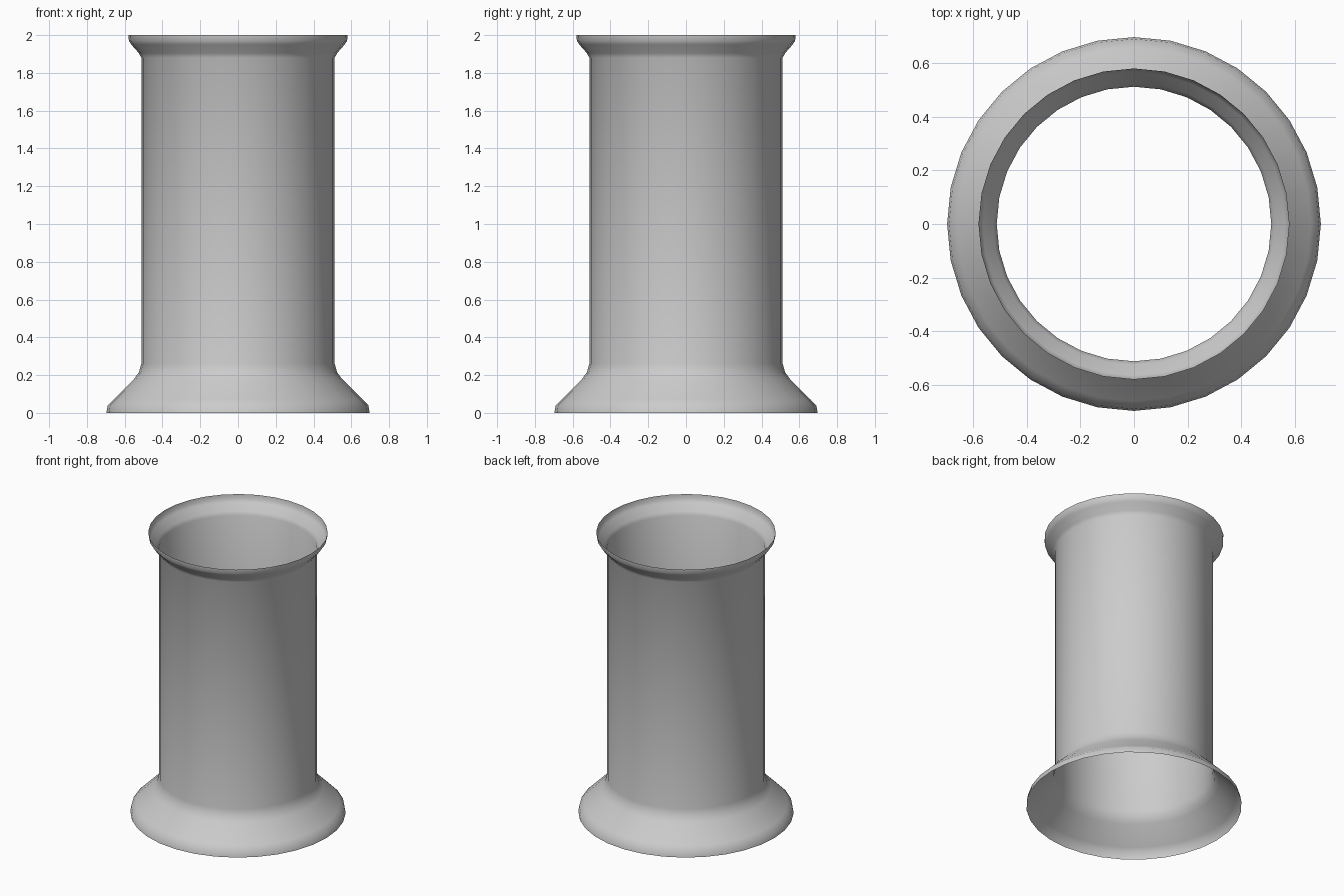
import bpy
import bmesh
from math import tau, radians
from mathutils import Vector

cube = bpy.data.objects.get("Cube")
if cube:
    bpy.data.objects.remove(cube, do_unlink=True)

SIDES = 32

# Plain grey material
grey = bpy.data.materials.new("plain grey")
grey.use_nodes = True
colour = (0.6, 0.6, 0.6, 1)
grey.diffuse_color = colour
grey.node_tree.nodes["Principled BSDF"].inputs["Base Color"].default_value = colour

# Open sleeve profile (radius, height): base lip, flared foot, straight wall, flared rim
profile = [
    (0.697, 0), (0.69, 0.04), (0.66, 0.07),
    (0.55, 0.18), (0.525, 0.215), (0.512, 0.26),
    (0.512, 1.88), (0.525, 1.905), (0.565, 1.95), (0.578, 1.97), (0.58, 2),
]

# Turn the profile around the vertical axis
bm = bmesh.new()
verts = [bm.verts.new((r, 0, z)) for r, z in profile]
edges = [bm.edges.new(pair) for pair in zip(verts, verts[1:])]
bmesh.ops.spin(bm, geom=verts + edges, cent=(0, 0, 0), axis=(0, 0, 1),
               angle=tau, steps=SIDES, use_merge=True)
bmesh.ops.remove_doubles(bm, verts=bm.verts[:], dist=0.0001)

# Point all faces outward
bm.normal_update()
for face in bm.faces:
    c = face.calc_center_median()
    if face.normal.dot(Vector((c.x, c.y, 0))) < 0:
        face.normal_flip()

mesh = bpy.data.meshes.new("flanged_tube")
bm.to_mesh(mesh)
bm.free()
mesh.materials.append(grey)

tube = bpy.data.objects.new("flanged_tube", mesh)
bpy.context.collection.objects.link(tube)
bpy.ops.object.select_all(action="DESELECT")
tube.select_set(True)
bpy.context.view_layer.objects.active = tube
bpy.ops.object.shade_smooth_by_angle(angle=radians(40))
